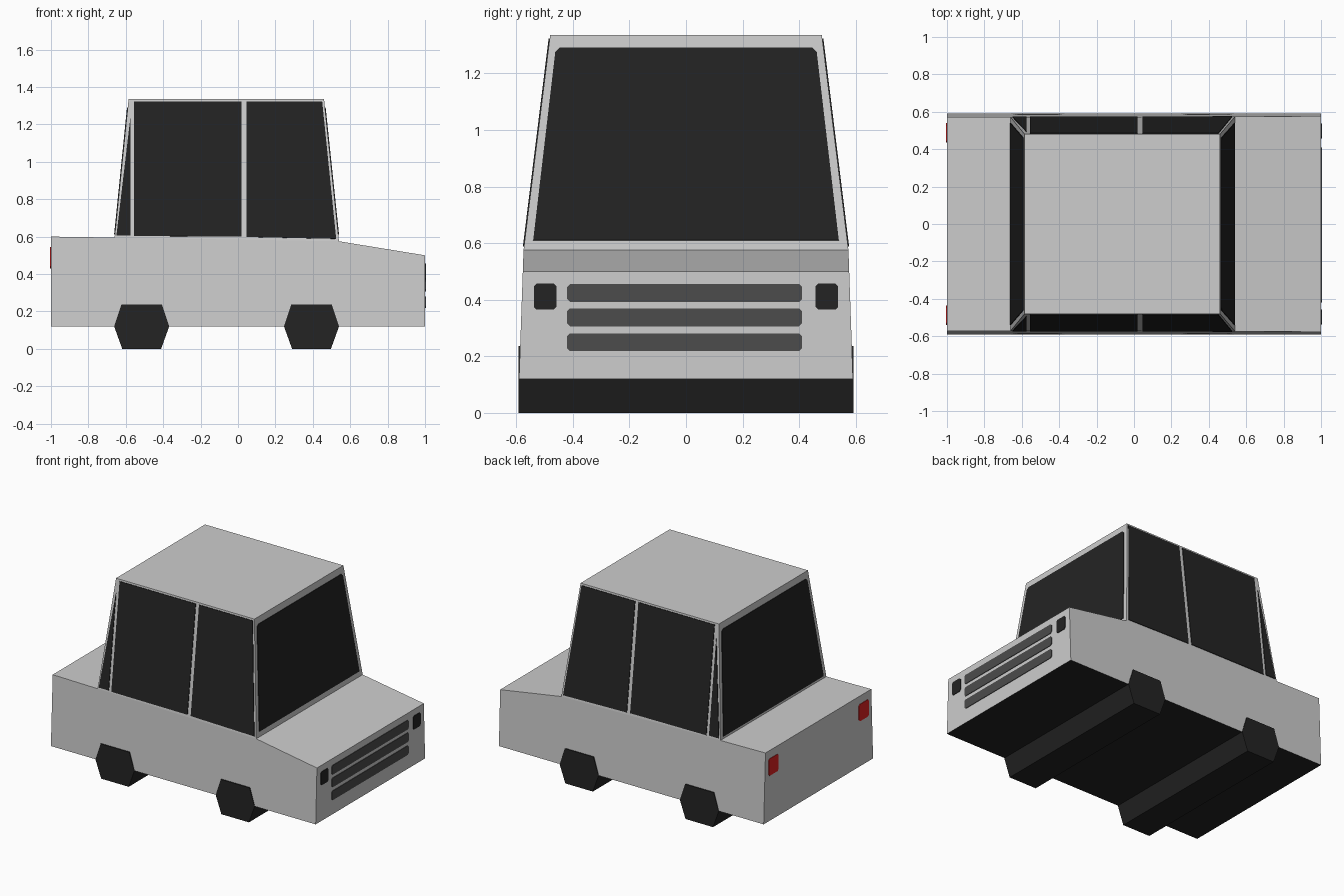
import bpy, bmesh, math
from mathutils import Vector

if "Cube" in bpy.data.objects:
    bpy.data.objects.remove(bpy.data.objects["Cube"])


def material(name, r, g, b):
    m = bpy.data.materials.new(name)
    m.diffuse_color = (r, g, b, 1)
    m.use_nodes = True
    m.node_tree.nodes["Principled BSDF"].inputs["Base Color"].default_value = m.diffuse_color
    return m


PAINT = material("light grey paint", 0.61, 0.61, 0.61)
DARK = material("near black", 0.017, 0.017, 0.017)
GREY = material("grille grey", 0.072, 0.072, 0.072)
RED = material("tail light red", 0.72, 0.015, 0.015)


def finish(name, bm, *mats):
    bmesh.ops.recalc_face_normals(bm, faces=bm.faces[:])
    me = bpy.data.meshes.new(name)
    for m in mats:
        me.materials.append(m)
    # underside faces take the second material, if there is one
    if len(mats) > 1:
        for f in bm.faces:
            f.material_index = 1 if f.normal.z < -0.5 else 0
    bm.to_mesh(me)
    bm.free()
    ob = bpy.data.objects.new(name, me)
    bpy.context.collection.objects.link(ob)
    return ob


def half_width(z):
    """Half width of the car at height z: near upright below, leaning in above."""
    if z <= 0.575:
        return 0.59 - (z - 0.12) * 0.035
    return 0.574 - (z - 0.575) * 0.1237


def plate(name, pts, mat):
    """Thin plate lying on the car's outer surface."""
    bm = bmesh.new()
    face = bm.faces.new([bm.verts.new(p) for p in pts])
    face.normal_update()
    mid = face.calc_center_median()
    n = face.normal.copy()
    if n.dot(mid - Vector((0, 0, mid.z))) < 0:
        n.negate()
    bmesh.ops.translate(bm, verts=bm.verts[:], vec=n * 0.004)
    new = bmesh.ops.extrude_face_region(bm, geom=[face], use_keep_orig=True)["geom"]
    bmesh.ops.translate(bm, vec=n * -0.006,
                        verts=[v for v in new if isinstance(v, bmesh.types.BMVert)])
    finish(name, bm, mat)


def end_rect(x, y0, y1, z0, z1, c=0.01):
    """Rectangle with clipped corners on the front or rear end."""
    yz = [(y0 + c, z0), (y1 - c, z0), (y1, z0 + c), (y1, z1 - c),
          (y1 - c, z1), (y0 + c, z1), (y0, z1 - c), (y0, z0 + c)]
    return [(x, y, z) for y, z in yz]


# Body shell: side outline with a separate cabin panel above the belt line
lower = [(-1, 0.12), (1, 0.12), (1, 0.5), (0.54, 0.575), (-0.66, 0.595), (-1, 0.6)]
roof = [(0.46, 1.335), (-0.585, 1.335)]
bm = bmesh.new()
rings = []
for s in (-1, 1):
    v = [bm.verts.new((x, s * half_width(z), z)) for x, z in lower + roof]
    bm.faces.new(v[:6])
    bm.faces.new([v[3], v[6], v[7], v[4]])
    rings.append([v[i] for i in (0, 1, 2, 3, 6, 7, 4, 5)])
a, b = rings
for i in range(8):
    j = (i + 1) % 8
    bm.faces.new([a[i], a[j], b[j], b[i]])
finish("body", bm, PAINT, DARK)

# Wheels: six-sided rollers running the full width
for name, cx in (("rear_wheels", -0.515), ("front_wheels", 0.393)):
    bm = bmesh.new()
    ends = []
    for s in (-1, 1):
        hexagon = [(0.147, 0.12), (0.108, 0.237), (-0.108, 0.237),
                   (-0.147, 0.12), (-0.104, 0), (0.104, 0)]
        ends.append([bm.verts.new((cx + x, s * 0.592, z)) for x, z in hexagon])
        bm.faces.new(ends[-1])
    for i in range(6):
        j = (i + 1) % 6
        bm.faces.new([ends[0][i], ends[0][j], ends[1][j], ends[1][i]])
    finish(name, bm, DARK)

# Side windows, mirrored
windows = {
    "front_door_window": [(0.045, 0.598), (0.525, 0.588), (0.45, 1.323), (0.045, 1.323)],
    "rear_door_window": [(-0.555, 0.603), (0.02, 0.6), (0.02, 1.323), (-0.555, 1.323)],
    "quarter_window": [(-0.65, 0.606), (-0.575, 0.606), (-0.575, 1.24)],
}
for side, s in (("right", -1), ("left", 1)):
    for name, pts in windows.items():
        plate(side + "_" + name, [(x, s * half_width(z), z) for x, z in pts], DARK)

# Windscreen and rear window
for name, (x0, z0), (x1, z1) in (("windscreen", lower[3], roof[0]),
                                 ("rear_window", lower[4], roof[1])):
    def on_slope(y, z):
        return (x0 + (x1 - x0) * (z - z0) / (z1 - z0), y, z)
    plate(name, [on_slope(-0.54, 0.61), on_slope(0.54, 0.61), on_slope(0.462, 1.275),
                 on_slope(0.447, 1.29), on_slope(-0.447, 1.29), on_slope(-0.462, 1.275)], DARK)

# Grille bars
for i, z in enumerate((0.218, 0.306, 0.392)):
    plate("grille_bar_%d" % (i + 1), end_rect(1, -0.42, 0.41, z, z + 0.063), GREY)

# Headlights and tail lights, mirrored
for side, s in (("right", -1), ("left", 1)):
    y0, y1 = sorted((s * 0.457, s * 0.538))
    plate(side + "_headlight", end_rect(1, y0, y1, 0.365, 0.457), DARK)
    y0, y1 = sorted((s * 0.435, s * 0.54))
    plate(side + "_tail_light", end_rect(-1, y0, y1, 0.43, 0.545), RED)
